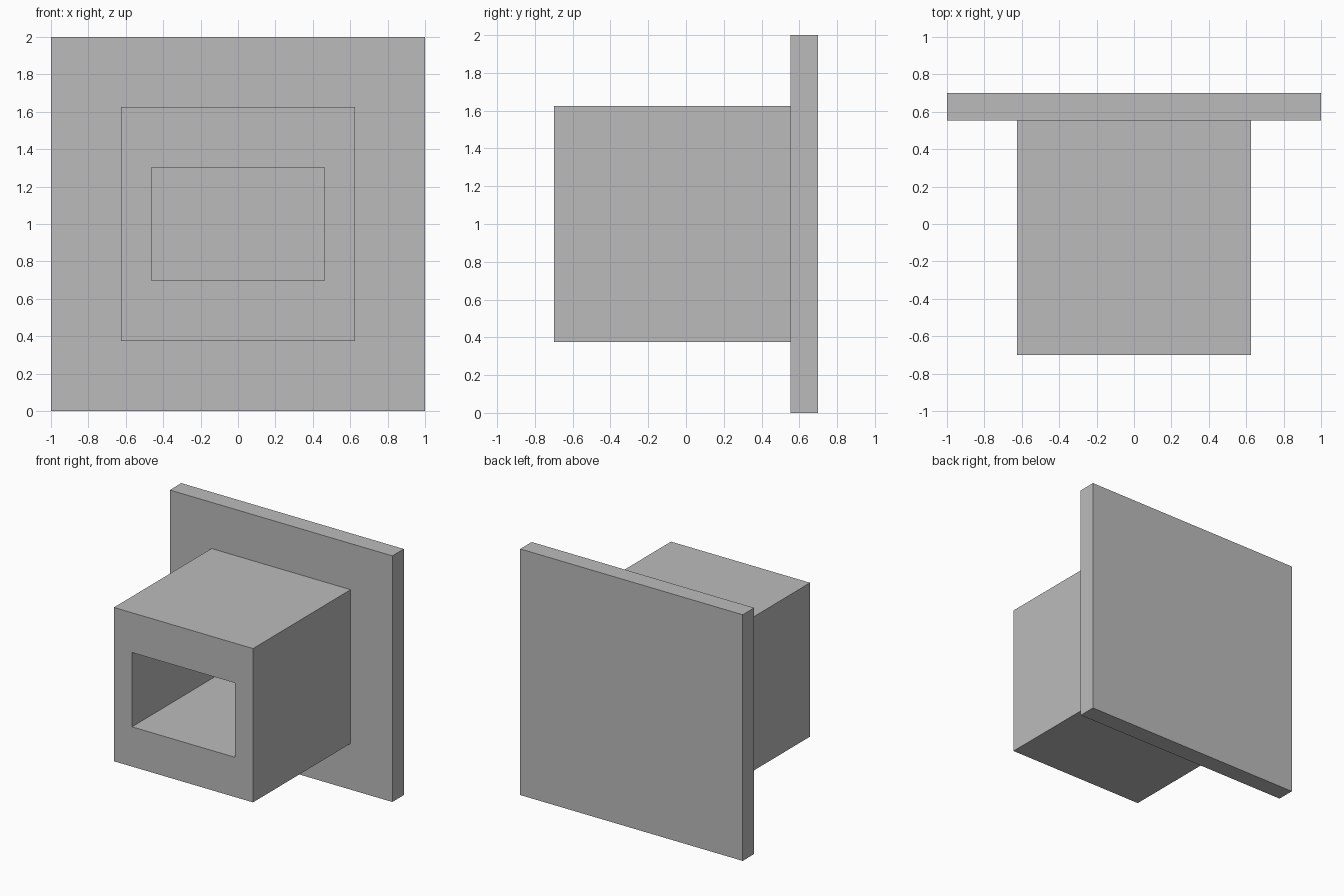
import bpy
import bmesh

default = bpy.data.objects.get("Cube")
if default:
    bpy.data.objects.remove(default, do_unlink=True)

grey = bpy.data.materials.new("plain_grey")
grey.use_nodes = True
colour = (0.5, 0.5, 0.5, 1)
grey.diffuse_color = colour
grey.node_tree.nodes["Principled BSDF"].inputs["Base Color"].default_value = colour

FRONT, JOIN, BACK = -0.7, 0.553, 0.7
MID_Z = 1.0


def add_object(name, bm):
    bmesh.ops.recalc_face_normals(bm, faces=bm.faces)
    mesh = bpy.data.meshes.new(name)
    bm.to_mesh(mesh)
    bm.free()
    mesh.materials.append(grey)
    obj = bpy.data.objects.new(name, mesh)
    bpy.context.collection.objects.link(obj)
    return obj


def rectangle(bm, half_x, half_z, y):
    corners = [(-1, -1), (1, -1), (1, 1), (-1, 1)]
    return [bm.verts.new((sx * half_x, y, MID_Z + sz * half_z)) for sx, sz in corners]


def bridge(bm, a, b):
    for i in range(4):
        j = (i + 1) % 4
        bm.faces.new((a[i], a[j], b[j], b[i]))


# Square back plate
bm = bmesh.new()
near, far = rectangle(bm, 1, 1, JOIN), rectangle(bm, 1, 1, BACK)
bridge(bm, near, far)
bm.faces.new(near)
bm.faces.new(far)
add_object("back_plate", bm)

# Square housing with a rectangular socket running back to the plate
bm = bmesh.new()
rings = [rectangle(bm, 0.625, 0.625, JOIN), rectangle(bm, 0.625, 0.625, FRONT),
         rectangle(bm, 0.463, 0.302, FRONT), rectangle(bm, 0.463, 0.302, JOIN)]
for i, ring in enumerate(rings):
    bridge(bm, ring, rings[(i + 1) % 4])
add_object("socket_housing", bm)
